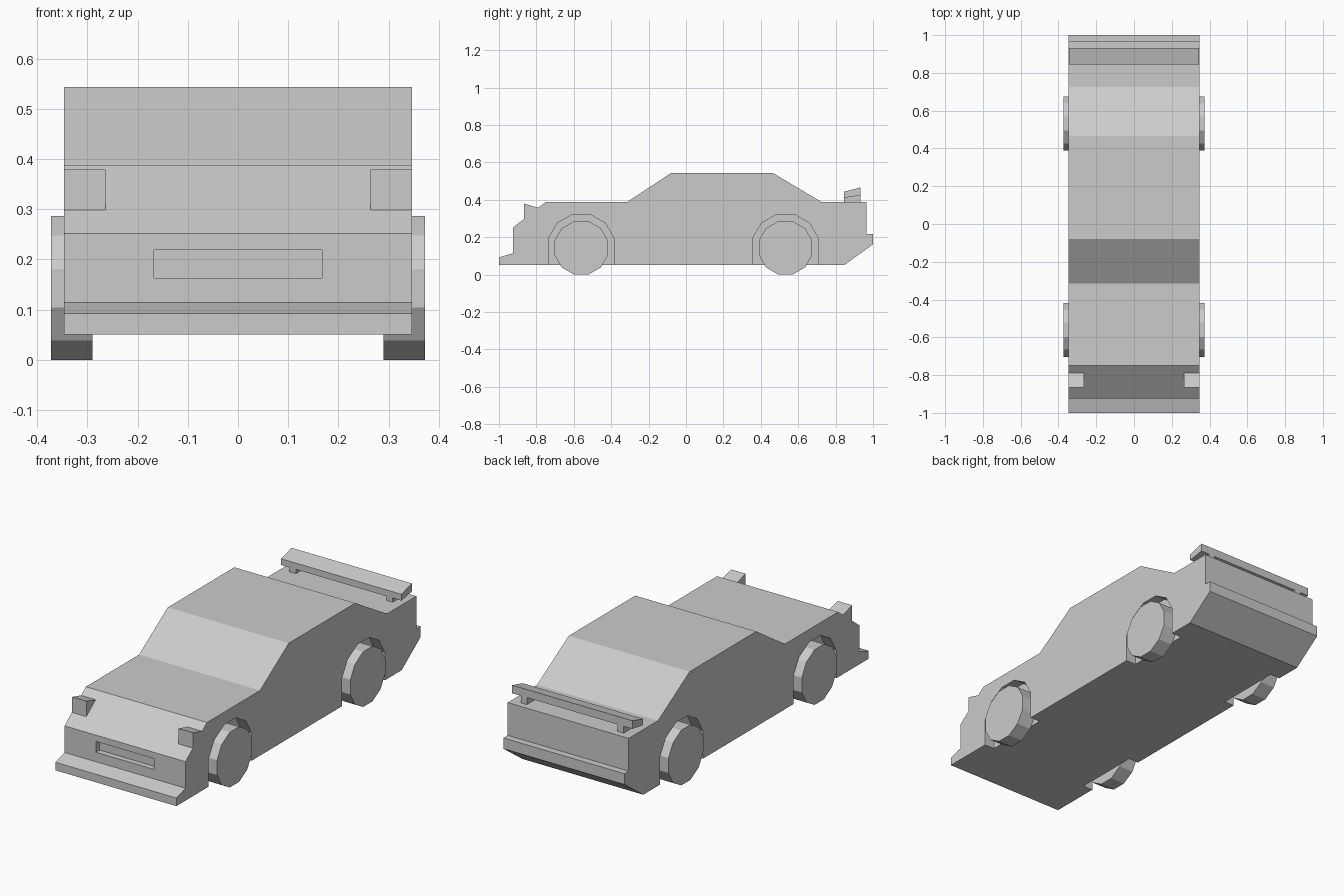
import bpy, bmesh, math

cube = bpy.data.objects.get("Cube")
if cube:
    bpy.data.objects.remove(cube, do_unlink=True)

HALF = 0.347      # half width of the body
INNER = 0.29      # inner face of the wheels and wheel wells

grey = bpy.data.materials.new("light_grey")
grey.use_nodes = True
grey.diffuse_color = (0.6, 0.6, 0.6, 1)
grey.node_tree.nodes["Principled BSDF"].inputs["Base Color"].default_value = (0.6, 0.6, 0.6, 1)


def prism(name, profile, x0, x1):
    """Extrude a (y, z) outline from x0 to x1."""
    bm = bmesh.new()
    face = bm.faces.new([bm.verts.new((x0, y, z)) for y, z in profile])
    out = bmesh.ops.extrude_face_region(bm, geom=[face])
    moved = [v for v in out["geom"] if isinstance(v, bmesh.types.BMVert)]
    bmesh.ops.translate(bm, verts=moved, vec=(x1 - x0, 0, 0))
    bmesh.ops.recalc_face_normals(bm, faces=bm.faces)
    mesh = bpy.data.meshes.new(name)
    bm.to_mesh(mesh)
    bm.free()
    mesh.materials.append(grey)
    obj = bpy.data.objects.new(name, mesh)
    bpy.context.collection.objects.link(obj)
    return obj


def pair(name, profile, x0, x1):
    """The same prism on both sides of the car."""
    return [prism("left_" + name, profile, x0, x1),
            prism("right_" + name, profile, -x1, -x0)]


def arc(cy, cz, r, steps):
    """Points of a twelve-sided circle with a flat top."""
    return [(cy + r * math.cos(math.radians(15 + 30 * i)),
             cz + r * math.sin(math.radians(15 + 30 * i))) for i in range(steps)]


def box(y0, y1, z0, z1):
    return [(y0, z0), (y1, z0), (y1, z1), (y0, z1)]


def cut(target, cutter):
    mod = target.modifiers.new(cutter.name, "BOOLEAN")
    mod.operation = "DIFFERENCE"
    mod.solver = "EXACT"
    mod.object = cutter
    cutter.hide_render = True
    cutter.hide_set(True)


# Body side outline, from the front lip over the roof to the rear bumper
body = prism("body", [
    (-1, 0.05), (-1, 0.092), (-0.925, 0.114), (-0.925, 0.252),
    (-0.75, 0.388), (-0.315, 0.388), (-0.08, 0.543), (0.465, 0.543),
    (0.725, 0.388), (0.965, 0.388), (0.965, 0.218), (1, 0.218),
    (1, 0.162), (0.845, 0.05)], -HALF, HALF)

# Wheels and the wells cut around them
for end, y in (("front", -0.56), ("rear", 0.532)):
    pair(end + "_wheel", arc(y, 0.143, 0.148, 12), INNER, 0.372)
    arch = arc(y, 0.146, 0.182, 6)
    well = [(arch[0][0], 0.0)] + arch + [(arch[-1][0], 0.0)]
    for cutter in pair(end + "_well_cutter", well, INNER, 0.4):
        cut(body, cutter)

# Recessed front grille
cut(body, prism("grille_cutter", box(-1.1, -0.895, 0.163, 0.219), -0.167, 0.167))

# Raised headlights
pair("headlight", [(-0.865, 0.298), (-0.865, 0.379), (-0.787, 0.357)], 0.264, HALF)

# Rear spoiler on two posts
prism("spoiler_blade", [(0.845, 0.41), (0.845, 0.443), (0.932, 0.466),
                        (0.932, 0.424)], -0.345, 0.345)
pair("spoiler_post", [(0.845, 0.38), (0.932, 0.38), (0.932, 0.43),
                      (0.845, 0.415)], 0.26, 0.295)
